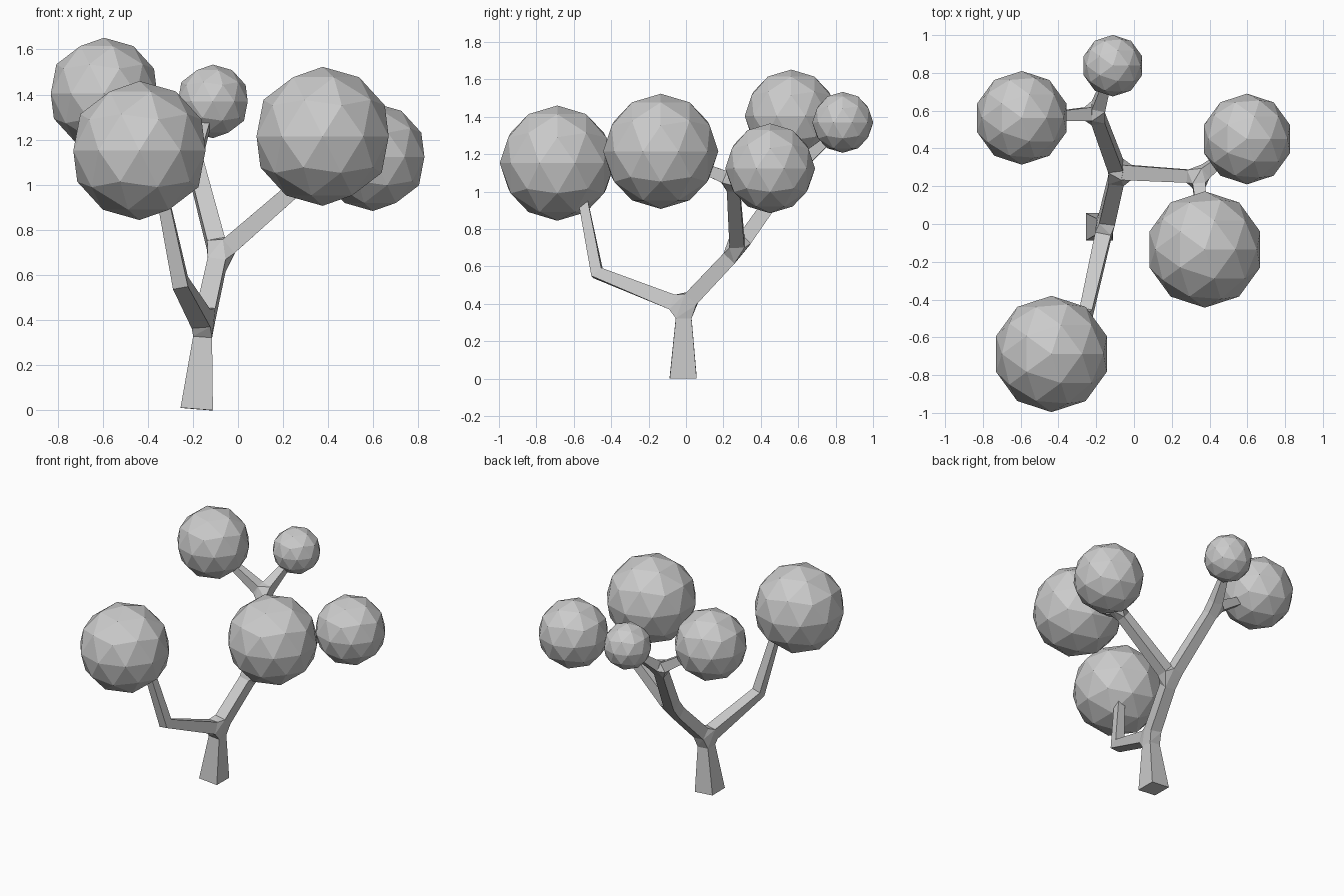
import bpy, bmesh
from mathutils import Vector

if "Cube" in bpy.data.objects:
    bpy.data.objects.remove(bpy.data.objects["Cube"])

# Branch skeleton: name -> (position, half thickness, joint length)
nodes = {
    "base":  ((-0.183, -0.015, 0.006), 0.072, 0),
    "crown": ((-0.152, -0.012, 0.385), 0.042, 0.06),
    "elbow": ((-0.255, -0.475, 0.565), 0.034, 0),
    "tip_a": ((-0.345, -0.56, 1.00), 0.025, 0),
    "fork":  ((-0.085, 0.275, 0.69), 0.040, 0.06),
    "right": ((0.34, 0.25, 1.06), 0.034, 0.05),
    "tip_b": ((0.358, 0.06, 1.137), 0.026, 0),
    "tip_c": ((0.48, 0.355, 1.093), 0.026, 0),
    "back":  ((-0.20, 0.585, 1.13), 0.036, 0.05),
    "tip_d": ((-0.42, 0.57, 1.27), 0.026, 0),
    "tip_e": ((-0.148, 0.745, 1.265), 0.024, 0),
}
edges = [("base", "crown"), ("crown", "elbow"), ("elbow", "tip_a"), ("crown", "fork"),
         ("fork", "right"), ("right", "tip_b"), ("right", "tip_c"),
         ("fork", "back"), ("back", "tip_d"), ("back", "tip_e")]

bm = bmesh.new()


def pos(n):
    return Vector(nodes[n][0])


def ring(center, d, r):
    """Square cross-section perpendicular to direction d."""
    ref = Vector((0, 1, 0)) if abs(d.x) > 2 * abs(d.y) else Vector((1, 0, 0))
    u = (ref - d * ref.dot(d)).normalized()
    v = d.cross(u)
    return [bm.verts.new(center + (u * a + v * b) * r)
            for a, b in ((-1, -1), (1, -1), (1, 1), (-1, 1))]


# Cross-sections, shared at the plain elbow
joints = {n: [] for n in nodes if n != "elbow"}
tubes = []
elbow_dir = ((pos("elbow") - pos("crown")).normalized()
             + (pos("tip_a") - pos("elbow")).normalized()).normalized()
elbow_ring = ring(pos("elbow"), elbow_dir, nodes["elbow"][1])
for a, b in edges:
    d = (pos(b) - pos(a)).normalized()
    pair = []
    for n, sign in ((a, 1), (b, -1)):
        _, r, off = nodes[n]
        rg = elbow_ring if n == "elbow" else ring(pos(n) + d * off * sign, d, r)
        if n != "elbow":
            joints[n].append(rg)
        pair.append(rg)
    tubes.append(pair)

# Joints: hull between the meeting cross-sections, open where branches attach
for n, rings in joints.items():
    if len(rings) == 1:
        bm.faces.new(rings[0])
        continue
    before = set(bm.faces)
    bmesh.ops.convex_hull(bm, input=[v for rg in rings for v in rg])
    caps = [f for f in bm.faces if f not in before
            and any(all(v in rg for v in f.verts) for rg in rings)]
    bmesh.ops.delete(bm, geom=caps, context='FACES_ONLY')

# Trunk and branch sides
for p, q in tubes:
    for i in range(4):
        j = (i + 1) % 4
        bm.faces.new((p[i], p[j], q[j], q[i]))

bmesh.ops.recalc_face_normals(bm, faces=bm.faces[:])
mesh = bpy.data.meshes.new("trunk_and_branches")
bm.to_mesh(mesh)
bm.free()
bpy.context.collection.objects.link(bpy.data.objects.new("trunk_and_branches", mesh))

# Foliage balls
foliage = {
    "foliage_front_left": ((-0.437, -0.688, 1.152), 0.308),
    "foliage_front_right": ((0.375, -0.135, 1.215), 0.308),
    "foliage_back_right": ((0.598, 0.45, 1.124), 0.240),
    "foliage_back_left": ((-0.594, 0.562, 1.404), 0.248),
    "foliage_small_back": ((-0.112, 0.838, 1.37), 0.163),
}
for name, (loc, r) in foliage.items():
    bpy.ops.mesh.primitive_ico_sphere_add(subdivisions=2, radius=r, location=loc)
    bpy.context.object.name = name
